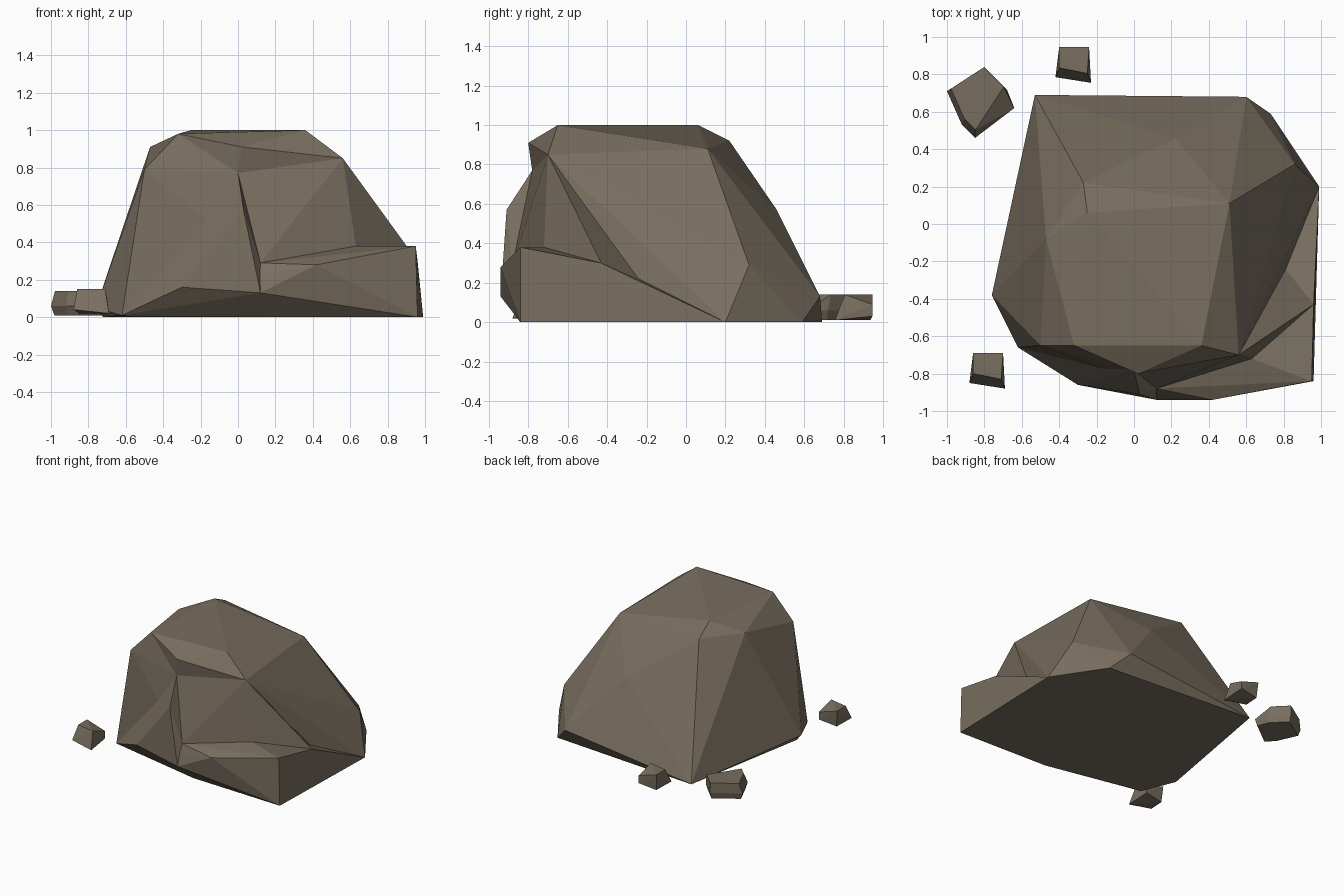
import bpy
import bmesh
from mathutils import Vector

default_cube = bpy.data.objects.get("Cube")
if default_cube:
    bpy.data.objects.remove(default_cube, do_unlink=True)


def make_material(name, colour):
    material = bpy.data.materials.new(name)
    material.use_nodes = True
    material.diffuse_color = colour
    material.node_tree.nodes["Principled BSDF"].inputs["Base Color"].default_value = colour
    return material


stone = make_material("brown stone", (0.19, 0.155, 0.115, 1))


def chiselled_rock(name, points, location=(0, 0, 0)):
    """Flat-faced convex chunk of stone wrapped around its corner points."""
    bm = bmesh.new()
    for point in points:
        bm.verts.new(Vector(point))
    result = bmesh.ops.convex_hull(bm, input=bm.verts)
    spare = set(result["geom_interior"]) | set(result["geom_unused"])
    bmesh.ops.delete(bm, geom=[g for g in spare if isinstance(g, bmesh.types.BMVert)], context="VERTS")
    bmesh.ops.recalc_face_normals(bm, faces=bm.faces)
    mesh = bpy.data.meshes.new(name)
    bm.to_mesh(mesh)
    bm.free()
    mesh.materials.append(stone)
    rock = bpy.data.objects.new(name, mesh)
    rock.location = location
    bpy.context.collection.objects.link(rock)
    return rock


# Corners shared between neighbouring chunks
crown_left = (-.32, -.65, .98)
crown_right = (.36, -.65, 1)
brow_tip = (.02, -.8, .91)
brow_under = (0, -.78, .77)
right_temple = (.56, -.7, .85)
left_temple = (-.5, -.65, .79)
ledge_inner = (.63, -.72, .38)
ledge_side = (.96, -.43, .3)
ledge_left = (.12, -.88, .29)
ledge_nook = (.81, -.24, .22)
toe_left = (-.62, -.66, .01)
toe_lip = (-.3, -.86, .16)
toe_right = (.12, -.94, .13)
side_foot = (.99, .2, 0)
front_foot = (-.55, -.65, 0)
core = (.2, -.2, .3)

# Main mass of the boulder
crown = [crown_left, crown_right, (-.25, .06, 1), (-.27, .22, .92), (.51, .11, .88), (-.47, -.08, .91)]
back = [(.22, .46, .57), (.86, .32, .29), (.6, .68, .13), (.73, .59, 0), (-.53, .69, 0)]
left_side = [left_temple, (-.76, -.38, .05), (-.72, -.38, 0), toe_left, front_foot]
front = [brow_under, right_temple, ledge_inner, ledge_left, ledge_nook, side_foot]
chiselled_rock("boulder", crown + back + left_side + front)

# Overhanging brow at the top of the front
chiselled_rock("brow", [crown_left, crown_right, brow_tip, brow_under, right_temple, core])

# Bulging buttress on the front
chiselled_rock("buttress", [brow_under, (.03, -.91, .57), toe_right, ledge_left,
                            toe_lip, toe_left, front_foot, core])

# Sloping shoulder above the ledge
chiselled_rock("shoulder", [right_temple, ledge_inner, ledge_side, ledge_nook, core])

# Low undercut ledge around the front corner
chiselled_rock("ledge", [ledge_left, toe_right, toe_lip, front_foot, toe_left, (.42, -.94, .28),
                         ledge_inner, (.95, -.84, .38), ledge_side, ledge_nook,
                         side_foot, (.96, -.84, 0), (.17, -.81, 0)])

# Two matching small pebbles
pebble_shape = [(-.08, .09, .14), (.07, -.05, .14), (-.08, -.02, .14), (.08, .09, .09),
                (-.1, -.07, .03), (.09, -.1, .01), (.08, .09, .03), (-.07, .08, .01)]
chiselled_rock("front_pebble", pebble_shape, (-.78, -.78, .01))
chiselled_rock("back_pebble", pebble_shape, (-.32, .855, 0))

# Larger pebble with a flat top and a narrower foot
rim = [(-.18, .05), (.02, .18), (.14, .06), (.18, -.04), (-.03, -.2), (-.1, -.13)]
top_face = [(x * .88, y * .88 + .02, .14) for x, y in rim if x < .15]
middle = [(x, y, .06) for x, y in rim]
foot = [(x * .9, y * .9, .01) for x, y in rim]
chiselled_rock("large_pebble", top_face + middle + foot, (-.82, .66, 0))
